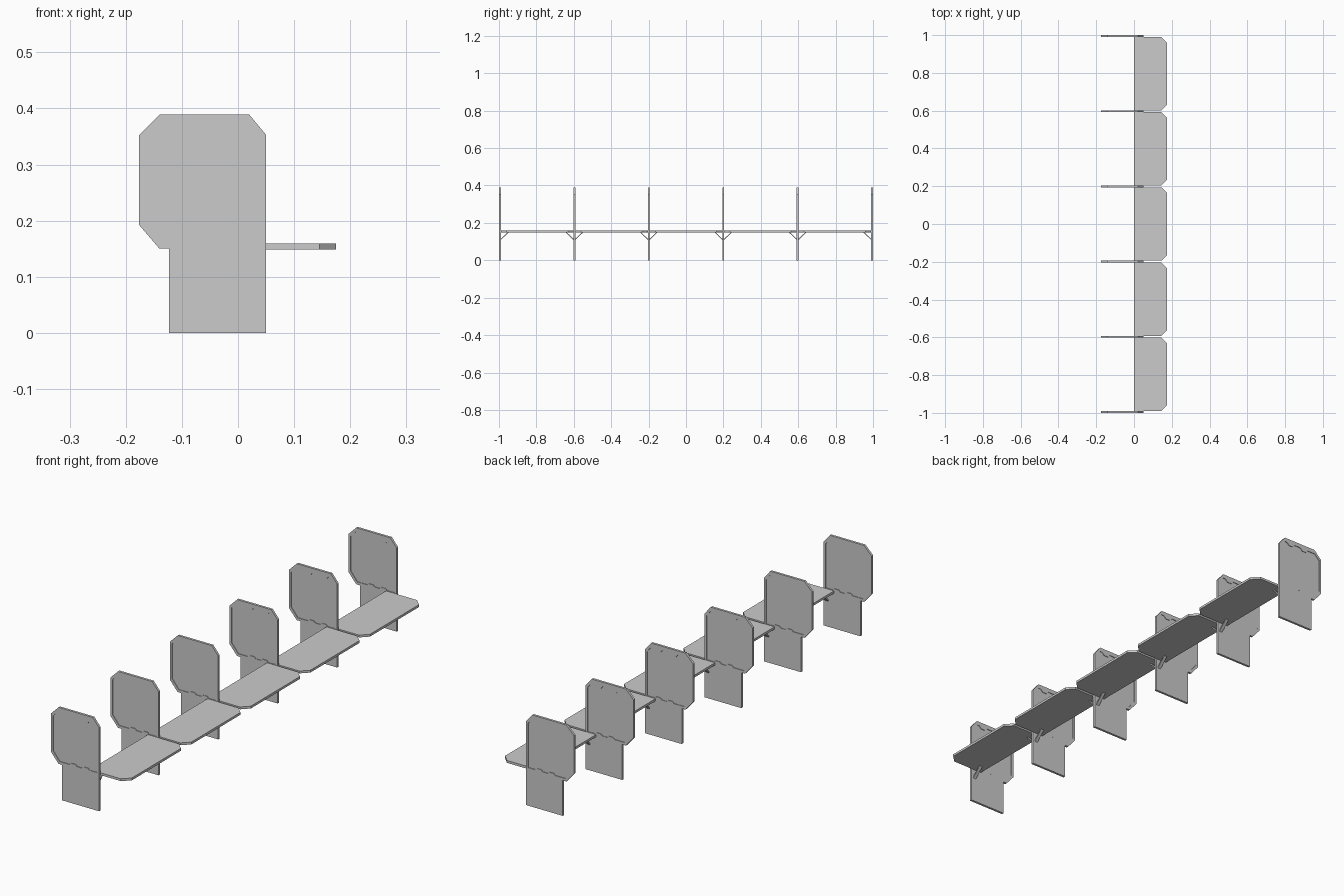
import bpy
from math import pi

if "Cube" in bpy.data.objects:
    bpy.data.objects.remove(bpy.data.objects["Cube"])

N = 6
HALF = 0.005                      # half thickness of a panel
PITCH = (2 - 2 * HALF) / (N - 1)
YS = [-1 + HALF + PITCH * i for i in range(N)]


def prism(name, outlines, half_depth, loc=(0, 0, 0), rot=(0, 0, 0)):
    """Extruded flat outline; a second outline becomes a hole."""
    cu = bpy.data.curves.new(name, 'CURVE')
    cu.dimensions = '2D'
    cu.fill_mode = 'BOTH'
    cu.extrude = half_depth
    for pts in outlines:
        sp = cu.splines.new('POLY')
        sp.points.add(len(pts) - 1)
        for p, (u, v) in zip(sp.points, pts):
            p.co = (u, v, 0, 1)
        sp.use_cyclic_u = True
        sp.use_smooth = False
    ob = bpy.data.objects.new(name, cu)
    bpy.context.collection.objects.link(ob)
    ob.location, ob.rotation_euler = loc, rot
    bpy.ops.object.select_all(action='DESELECT')
    ob.select_set(True)
    bpy.context.view_layer.objects.active = ob
    bpy.ops.object.convert(target='MESH')
    return bpy.context.object


# divider profiles (x, z)
outer = [(-.123, 0), (.05, 0), (.05, .353), (.02, .389), (-.14, .389),
         (-.176, .353), (-.176, .192), (-.14, .15), (-.123, .15)]


def notches(edge, depth):
    """Two small trapezoid tabs, listed left to right."""
    return [(cx + dx, edge + dz) for cx in (-.084, -.012)
            for dx, dz in ((-.02, 0), (-.011, depth), (.01, depth), (.02, 0))]


def lower_notches(edge, depth):
    return [(cx + dx, edge + dz) for cx in (-.07, -.012)
            for dx, dz in ((-.017, 0), (-.01, depth), (.01, depth), (.016, 0))]


inner = ([(-.166, .199), (-.166, .347), (-.142, .371)] + notches(.371, -.011)
         + [(.021, .371), (.04, .347), (.04, .161)]
         + lower_notches(.161, .007)[::-1] + [(-.135, .161)])

# upright dividers: raised frame and recessed centre board
for i, y in enumerate(YS):
    prism(f"divider_frame_{i+1}", [outer, inner], HALF, (0, y, 0), (pi/2, 0, 0))
    prism(f"divider_board_{i+1}", [inner], HALF - .0025, (0, y, 0), (pi/2, 0, 0))

# shelves with clipped front corners
h = PITCH / 2 - HALF
shelf = [(0, -h), (.145, -h), (.175, -h + .03), (.175, h - .03), (.145, h), (0, h)]
for i in range(N - 1):
    prism(f"shelf_{i+1}", [shelf], .005, (0, (YS[i] + YS[i+1]) / 2, .154))

# diagonal struts under the shelves, on the inward sides of each divider
for i, y in enumerate(YS):
    for s in (-1, 1):
        if abs(y + s * .05) > 1:
            continue
        strut = [(s * .005, .108), (s * .005, .115), (s * .041, .15), (s * .048, .15)]
        prism(f"strut_{i+1}_{'left' if s < 0 else 'right'}", [strut], .007,
              (.034, y, 0), (pi/2, 0, pi/2))
